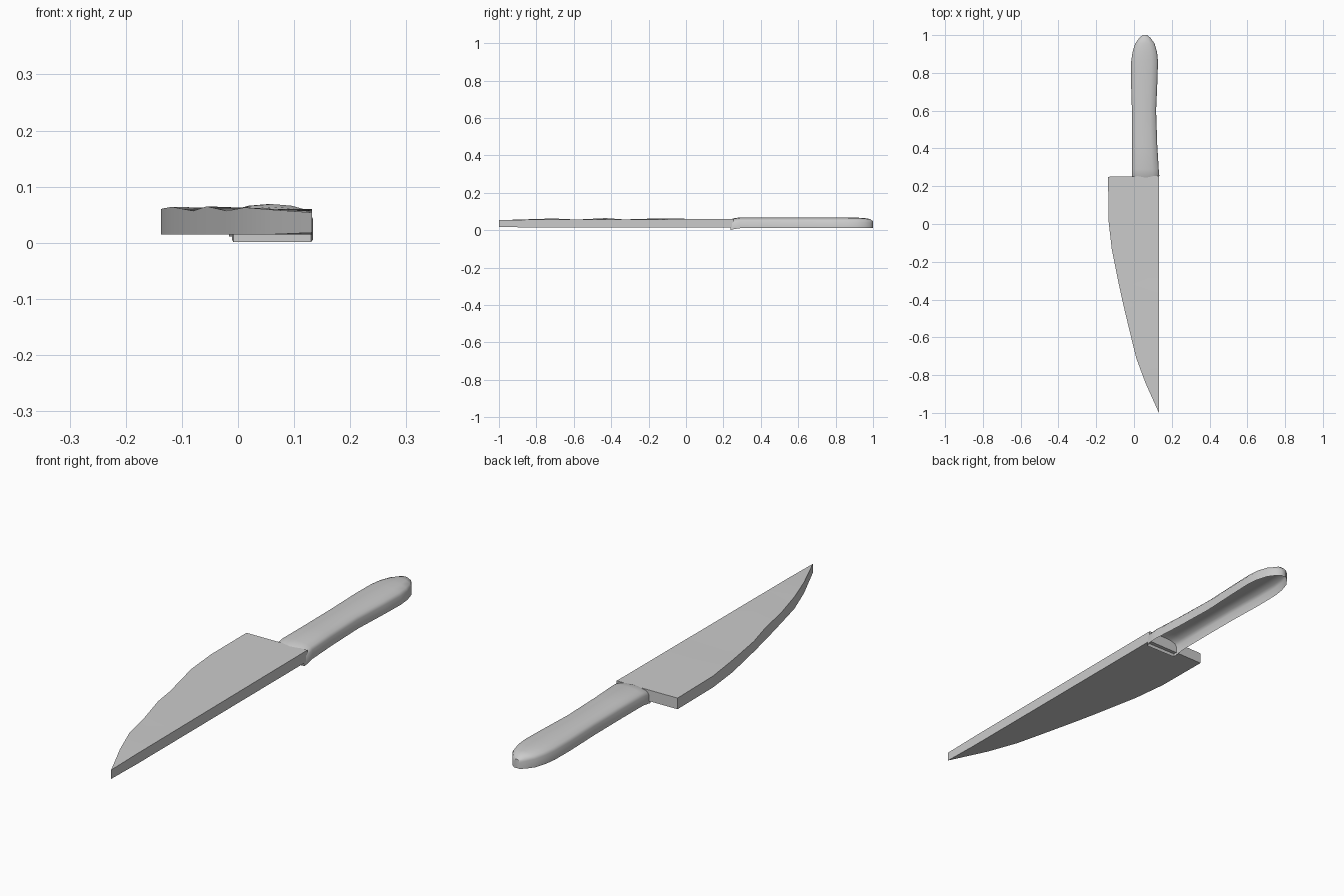
import bpy, bmesh, math

if "Cube" in bpy.data.objects:
    bpy.data.objects.remove(bpy.data.objects["Cube"])


def finish(name, bm, angle):
    bmesh.ops.recalc_face_normals(bm, faces=bm.faces)
    mesh = bpy.data.meshes.new(name)
    bm.to_mesh(mesh)
    bm.free()
    obj = bpy.data.objects.new(name, mesh)
    bpy.context.collection.objects.link(obj)
    bpy.ops.object.select_all(action='DESELECT')
    obj.select_set(True)
    bpy.context.view_layer.objects.active = obj
    bpy.ops.object.shade_smooth_by_angle(angle=math.radians(angle))
    return obj


# blade: flat slab between straight spine and curved, slightly wavy cutting edge
# (edge x, edge y, top z)
edge = [(-0.137, 0.25, 0.060), (-0.135, 0.02, 0.061), (-0.118, -0.13, 0.064),
        (-0.08, -0.32, 0.057), (-0.056, -0.43, 0.065), (-0.02, -0.58, 0.057),
        (0.012, -0.71, 0.063), (0.06, -0.84, 0.059)]
tip_y, back_y, spine_x = -1.0, 0.255, 0.132

bm = bmesh.new()
rows = []
for x, y, z in edge:
    spine_y = back_y if y == 0.25 else y
    spine_z = 0.056 + 0.004 * (y + 1) / 1.25
    rows.append([bm.verts.new(c) for c in (
        (x, y, 0.015), (x, y, z), (spine_x, spine_y, spine_z), (spine_x, spine_y, 0.015))])
tip = [bm.verts.new((spine_x, tip_y, z)) for z in (0.018, 0.054)]
for a, b in zip(rows, rows[1:]):
    for i in range(4):
        j = (i + 1) % 4
        bm.faces.new((a[i], a[j], b[j], b[i]))
bm.faces.new(rows[0])
last = rows[-1]
bm.faces.new((last[0], last[1], tip[1], tip[0]))
bm.faces.new((last[1], last[2], tip[1]))
bm.faces.new((last[2], last[3], tip[0], tip[1]))
bm.faces.new((last[3], last[0], tip[0]))
finish("blade", bm, 20)

# handle: domed shell, open underneath, lofted along y
half = [(-1, 0), (-1, 0.62), (-0.88, 0.82), (-0.5, 0.95), (0, 1)]
section = half + [(-u, v) for u, v in reversed(half[:-1])]
# (y, left x, right x, bottom z, top z)
rings = [(0.238, -0.008, 0.130, 0.001, 0.057), (0.255, -0.011, 0.134, 0.006, 0.064),
         (0.29, -0.011, 0.131, 0.011, 0.069), (0.42, -0.010, 0.123, 0.011, 0.069),
         (0.60, -0.011, 0.117, 0.011, 0.069), (0.76, -0.016, 0.124, 0.011, 0.069),
         (0.86, -0.015, 0.127, 0.011, 0.069), (0.91, -0.008, 0.122, 0.011, 0.068),
         (0.955, 0.006, 0.109, 0.011, 0.065), (0.985, 0.028, 0.088, 0.011, 0.060),
         (1.0, 0.046, 0.070, 0.011, 0.048)]

bm = bmesh.new()
loops = []
for y, x0, x1, z0, z1 in rings:
    mid, wide = (x0 + x1) / 2, (x1 - x0) / 2
    loops.append([bm.verts.new((mid + u * wide, y, z0 + v * (z1 - z0))) for u, v in section])
for a, b in zip(loops, loops[1:]):
    for i in range(len(section) - 1):
        bm.faces.new((a[i], a[i + 1], b[i + 1], b[i]))
bm.faces.new(loops[0])
bm.faces.new(loops[-1])
finish("handle", bm, 40)
